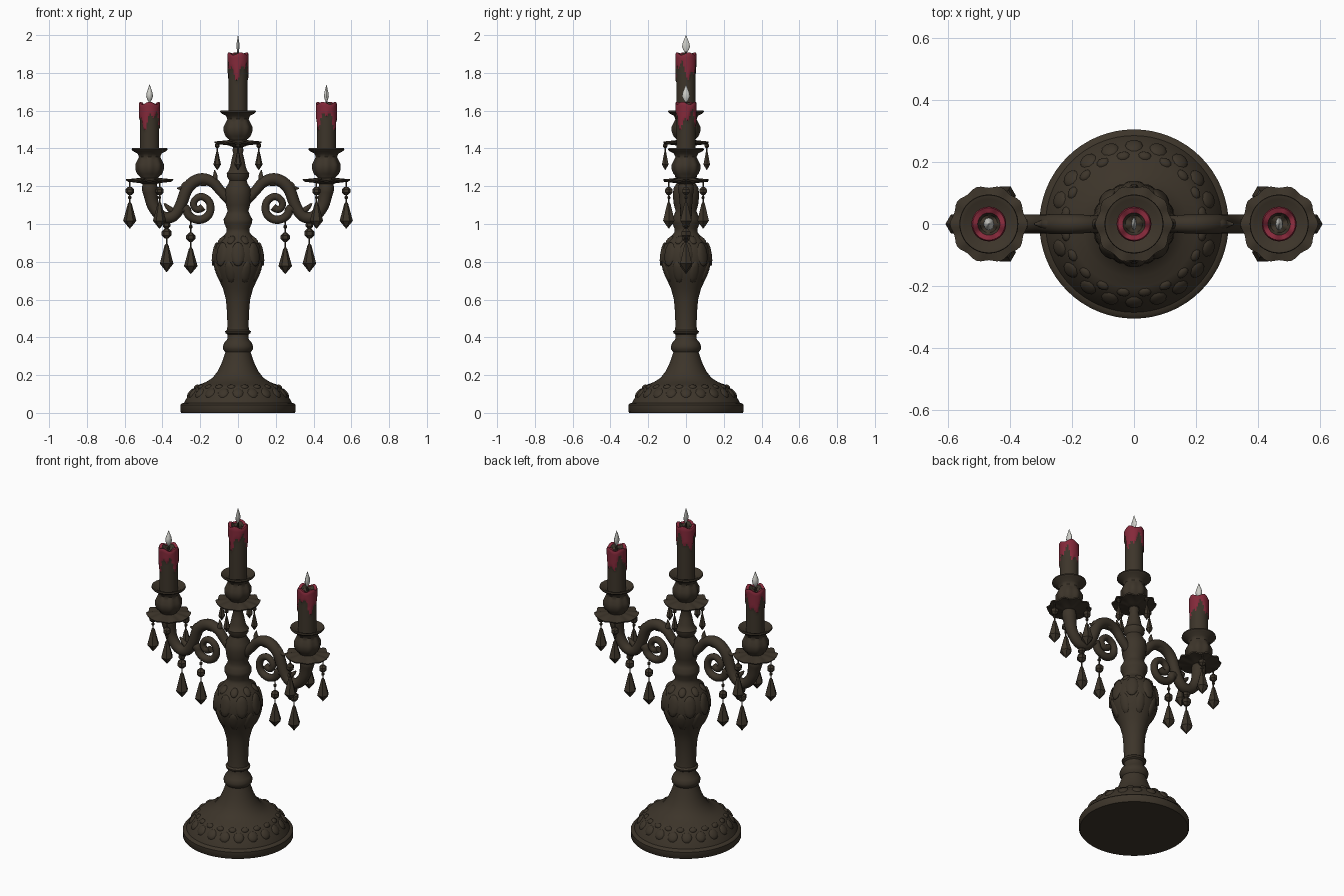
import bpy, bmesh, math
from math import sin, cos, pi, tau, atan2
from mathutils import Vector, Matrix

if "Cube" in bpy.data.objects:
    bpy.data.objects.remove(bpy.data.objects["Cube"])


def material(name, rgb):
    m = bpy.data.materials.new(name)
    m.diffuse_color = (*rgb, 1)
    m.use_nodes = True
    m.node_tree.nodes["Principled BSDF"].inputs["Base Color"].default_value = m.diffuse_color
    return m


BRONZE = material("aged_bronze", (0.046, 0.035, 0.023))
RED = material("red_wax", (0.23, 0.022, 0.042))
FLAME = material("pale_flame", (0.62, 0.62, 0.58))


def finish(name, bm, mats, smooth=True):
    bmesh.ops.recalc_face_normals(bm, faces=bm.faces)
    me = bpy.data.meshes.new(name)
    bm.to_mesh(me)
    bm.free()
    for m in mats:
        me.materials.append(m)
    ob = bpy.data.objects.new(name, me)
    bpy.context.collection.objects.link(ob)
    if smooth:
        bpy.ops.object.select_all(action='DESELECT')
        ob.select_set(True)
        bpy.context.view_layer.objects.active = ob
        bpy.ops.object.shade_smooth_by_angle(angle=math.radians(40))
    return ob


def lathe(bm, profile, at=(0, 0, 0), seg=48, shape=None):
    """Revolve (r, z) points; shape(r, z, angle) may bend the surface."""
    rings = []
    for r, z in profile:
        ring = []
        for k in range(seg):
            a = tau * k / seg
            rr, zz = shape(r, z, a) if shape else (r, z)
            ring.append(bm.verts.new((at[0] + rr * cos(a), at[1] + rr * sin(a), at[2] + zz)))
        rings.append(ring)
    for lo, hi in zip(rings, rings[1:]):
        for k in range(seg):
            n = (k + 1) % seg
            bm.faces.new((lo[k], lo[n], hi[n], hi[k]))
    bm.faces.new(rings[0][::-1])
    bm.faces.new(rings[-1])


def leaf(bm, pos, size, angle, tilt):
    """Flattened ellipsoid lying on a turned surface, as cast relief."""
    mat = (Matrix.Rotation(angle, 4, 'Z') @ Matrix.Translation(pos)
           @ Matrix.Rotation(tilt, 4, 'Y') @ Matrix.Diagonal((*size, 1)))
    bmesh.ops.create_uvsphere(bm, u_segments=10, v_segments=6, radius=1, matrix=mat)


def tube(name, pts):
    """Tapered tube in the xz plane through (x, z, radius) points."""
    cu = bpy.data.curves.new(name, 'CURVE')
    cu.dimensions = '3D'
    cu.bevel_depth = 1
    cu.bevel_resolution = 4
    cu.use_fill_caps = True
    sp = cu.splines.new('NURBS')
    sp.points.add(len(pts) - 1)
    for p, (x, z, r) in zip(sp.points, pts):
        p.co = (x, 0, z, 1)
        p.radius = r
    sp.order_u = 3
    sp.use_endpoint_u = True
    sp.resolution_u = 6
    ob = bpy.data.objects.new(name, cu)
    bpy.context.collection.objects.link(ob)
    cu.materials.append(BRONZE)
    bpy.ops.object.select_all(action='DESELECT')
    ob.select_set(True)
    bpy.context.view_layer.objects.active = ob
    bpy.ops.object.convert(target='MESH')
    bpy.ops.object.shade_smooth_by_angle(angle=math.radians(50))


# Round foot
bm = bmesh.new()
lathe(bm, [(0.300, 0), (0.305, 0.006), (0.305, 0.042), (0.298, 0.05), (0.285, 0.053), (0.278, 0.068),
           (0.262, 0.095), (0.24, 0.125), (0.222, 0.142), (0.205, 0.15), (0.17, 0.163), (0.135, 0.185),
           (0.108, 0.22), (0.088, 0.26), (0.074, 0.3), (0.066, 0.325)], seg=64)
for k in range(20):
    a = tau * k / 20
    leaf(bm, (0.25, 0, 0.105), (0.032, 0.03, 0.012), a, 0.9)
    leaf(bm, (0.222, 0, 0.138), (0.016, 0.022, 0.01), a + pi / 20, 0.6)
finish("foot", bm, [BRONZE])

# Turned stem with knobs and bulb
bm = bmesh.new()
lathe(bm, [(0.066, 0.32), (0.078, 0.335), (0.08, 0.352), (0.072, 0.372), (0.057, 0.39), (0.055, 0.415),
           (0.066, 0.422), (0.068, 0.432), (0.058, 0.44), (0.056, 0.46), (0.058, 0.53), (0.064, 0.6),
           (0.08, 0.66), (0.104, 0.71), (0.124, 0.76), (0.132, 0.81), (0.126, 0.86), (0.108, 0.905),
           (0.078, 0.935), (0.062, 0.955), (0.06, 0.975), (0.074, 1.005), (0.076, 1.025), (0.062, 1.05),
           (0.055, 1.07), (0.064, 1.1), (0.07, 1.15), (0.066, 1.19), (0.05, 1.215), (0.046, 1.23),
           (0.058, 1.25), (0.06, 1.268), (0.05, 1.28), (0.042, 1.3), (0.034, 1.34), (0.025, 1.375),
           (0.03, 1.39), (0.026, 1.405), (0.04, 1.425)])
for k in range(8):
    a = tau * k / 8
    leaf(bm, (0.123, 0, 0.84), (0.014, 0.036, 0.065), a, -0.15)
    leaf(bm, (0.112, 0, 0.745), (0.012, 0.028, 0.06), a + pi / 8, 0.35)
    leaf(bm, (0.093, 0, 0.915), (0.012, 0.022, 0.03), a + pi / 8, -0.8)
finish("stem", bm, [BRONZE])


def ruffle(r, z, a):
    k = max(0, (r - 0.05) / 0.07)
    return r * (1 + 0.035 * k * cos(10 * a)), z + 0.004 * k * cos(10 * a)


def cup_shape(r, z, a):
    return r * (1 + (0.04 * cos(8 * a) if 0.03 < z < 0.11 else 0)), z


def candle_holder(side, x, z, top, ph, flat):
    # Scalloped drip pan and cup
    bm = bmesh.new()
    lathe(bm, [(0.03, -0.022), (0.05, -0.014), (0.1, -0.006), (0.119, -0.004), (0.121, 0.003), (0.1, 0.006),
               (0.05, 0.014), (0.03, 0.015)], (x, 0, z), 60, ruffle)
    finish(side + "_drip_pan", bm, [BRONZE])
    bm = bmesh.new()
    lathe(bm, [(0.045, 0.005), (0.048, 0.018), (0.064, 0.035), (0.073, 0.06), (0.073, 0.085), (0.062, 0.108),
               (0.056, 0.125), (0.064, 0.143), (0.088, 0.156), (0.095, 0.164), (0.093, 0.172), (0.08, 0.17),
               (0.05, 0.15)], (x, 0, z), 48, cup_shape)
    finish(side + "_cup", bm, [BRONZE])

    # Candle whose upper part is covered by uneven red drips
    def drip(a):
        return 0.088 + 0.036 * sin(3 * a + ph) + 0.022 * sin(7 * a + 2 * ph)

    def wax(r, zz, a):
        if zz > top - drip(a) and r > 0.045:
            r += 0.005
        return r, zz + (0.007 * sin(4 * a + ph) if zz > top - 0.02 else 0)

    bm = bmesh.new()
    base = z + 0.14
    steps = 22
    prof = [(0.051, base + (top - 0.008 - base) * i / steps) for i in range(steps + 1)]
    lathe(bm, prof + [(0.047, top), (0.036, top - 0.004), (0.028, top - 0.018), (0.005, top - 0.02)],
          (x, 0, 0), 40, wax)
    for f in bm.faces:
        c = f.calc_center_median()
        a = atan2(c.y, c.x - x)
        f.material_index = int(c.z > top - drip(a) and math.hypot(c.x - x, c.y) > 0.033)
    finish(side + "_candle", bm, [BRONZE, RED])

    # Wick and flattened flame
    bm = bmesh.new()
    lathe(bm, [(0.006, -0.022), (0.004, 0.02)], (x, 0, top), 8)
    finish(side + "_wick", bm, [BRONZE])
    bm = bmesh.new()
    lathe(bm, [(0.004, 0.005), (0.014, 0.018), (0.021, 0.036), (0.018, 0.055), (0.01, 0.075), (0.001, 0.098)],
          seg=12)
    bmesh.ops.transform(bm, verts=bm.verts, matrix=Matrix.Translation((x, 0, top)) @ Matrix.Diagonal((flat, 1, 1, 1)))
    finish(side + "_flame", bm, [FLAME])


candle_holder("centre", 0, 1.43, 1.902, 0.4, 0.4)
candle_holder("left", -0.468, 1.23, 1.64, 1.7, 0.85)
candle_holder("right", 0.468, 1.23, 1.64, 3.1, 0.6)


def pendant(name, x, y, hang, beads, top, bottom, r):
    """Faceted crystal drop on a wire with small beads."""
    bm = bmesh.new()
    lathe(bm, [(0.004, top - 0.01), (0.004, hang)], (x, y, 0), 6)
    for bz, br in beads:
        lathe(bm, [(br * 0.4, bz - br), (br, bz - br * 0.4), (br, bz + br * 0.4), (br * 0.4, bz + br)], (x, y, 0), 6)
    h = top - bottom
    lathe(bm, [(0.001, bottom), (r, bottom + 0.3 * h), (0.3 * r, top - 0.06 * h), (0.15 * r, top)], (x, y, 0), 6)
    finish(name, bm, [BRONZE], smooth=False)


# Scrolled arms and their pendants, mirrored left and right
for side, s in (("left", -1), ("right", 1)):
    def arm(part, pts):
        tube(side + "_" + part, [(s * x, z, r) for x, z, r in pts])

    arm("arm", [(0.04, 1.12, 0.025), (0.09, 1.17, 0.026), (0.13, 1.225, 0.028), (0.2, 1.245, 0.032),
                (0.27, 1.2, 0.032), (0.3, 1.1, 0.03), (0.34, 1.035, 0.03), (0.4, 1.03, 0.03),
                (0.45, 1.09, 0.032), (0.462, 1.15, 0.036), (0.468, 1.19, 0.044), (0.468, 1.225, 0.034)])
    arm("scroll", [(0.33, 1.06, 0.02), (0.275, 1.10, 0.024), (0.265, 1.04, 0.022), (0.2, 1.015, 0.022),
                   (0.145, 1.05, 0.021), (0.145, 1.12, 0.02), (0.2, 1.155, 0.019), (0.245, 1.11, 0.018),
                   (0.215, 1.065, 0.018), (0.185, 1.09, 0.02)])
    arm("inner_leaf", [(0.2, 1.22, 0.02), (0.14, 1.225, 0.022), (0.115, 1.25, 0.014), (0.125, 1.285, 0.003)])
    arm("outer_leaf", [(0.23, 1.21, 0.018), (0.275, 1.215, 0.02), (0.295, 1.185, 0.014), (0.322, 1.19, 0.003)])
    arm("lower_leaf", [(0.33, 1.06, 0.016), (0.37, 1.08, 0.018), (0.39, 1.11, 0.004)])

    pendant(side + "_inner_pendant", s * 0.25, 0, 1.04, [(0.93, 0.024), (0.985, 0.01)], 0.875, 0.735, 0.036)
    pendant(side + "_middle_pendant", s * 0.378, 0, 1.03, [(0.95, 0.026), (0.995, 0.02)], 0.895, 0.745, 0.036)
    for k in range(3):
        a = tau * k / 3
        pendant(f"{side}_pan_pendant_{k}", s * (0.468 + 0.105 * cos(a)), 0.105 * sin(a), 1.23,
                [(1.175, 0.022), (1.14, 0.009)], 1.115, 0.975, 0.035)

# Small pendants below the centre pan
for k in range(4):
    a = tau * k / 4
    pendant(f"centre_pendant_{k}", 0.11 * cos(a), 0.11 * sin(a), 1.43, [(1.415, 0.013)], 1.385, 1.285, 0.02)
